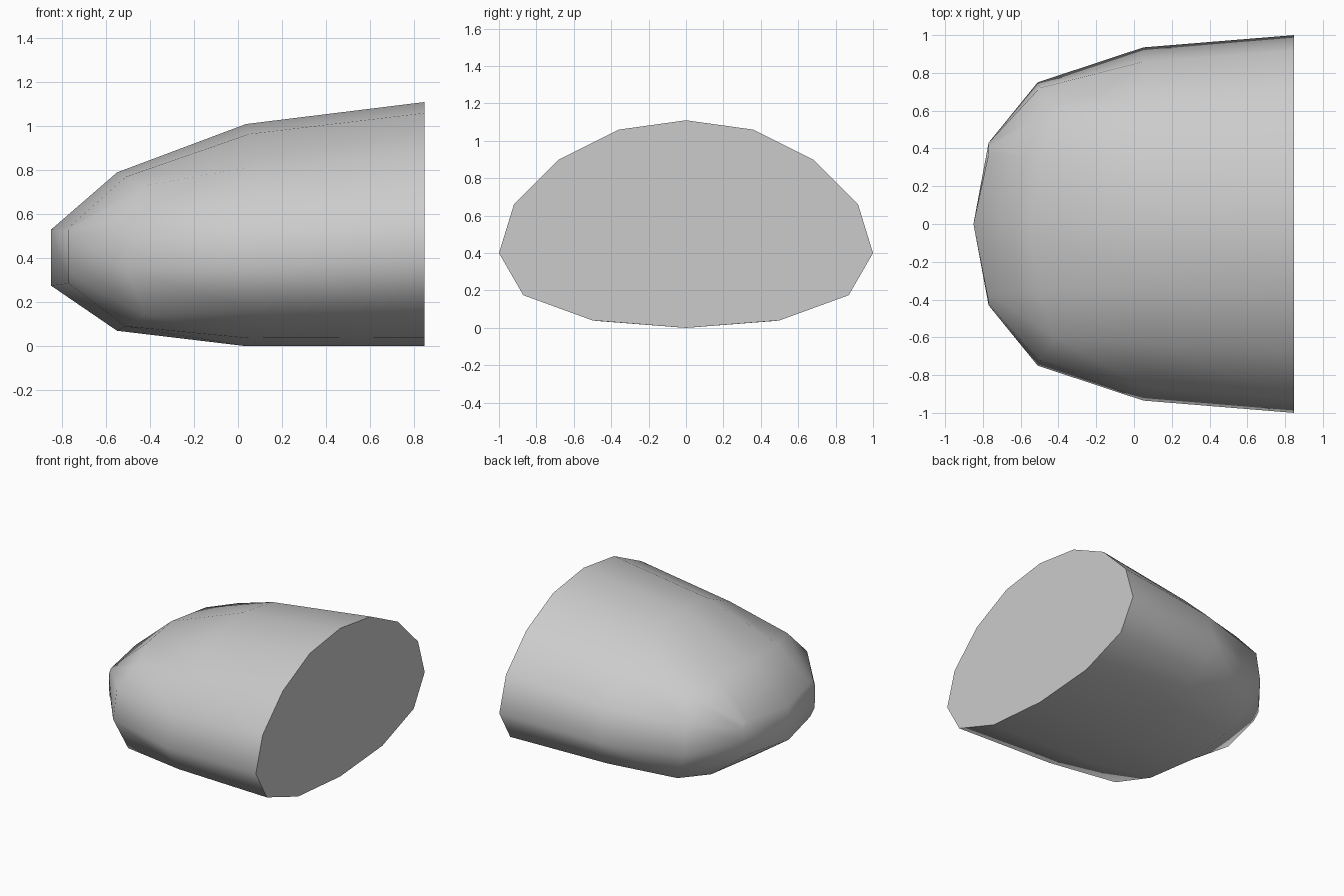
import bpy
import bmesh
import math

default_cube = bpy.data.objects.get("Cube")
if default_cube:
    bpy.data.objects.remove(default_cube, do_unlink=True)

# Half cross-sections as (y, z), running from the top centre to the bottom centre
RIM = [(0, 1.11), (.36, 1.06), (.68, .9), (.92, .66),
       (1, .4), (.87, .175), (.5, .04), (0, 0)]
BELLY = [(y * .935, z * .91) for y, z in RIM]
SHOULDER = [(0, .79), (.35, .77), (.6, .73), (.72, .57),
            (.75, .35), (.7, .14), (.43, .09), (0, .07)]
NOSE = [(0, .53), (.37, .54), (.41, .53), (.43, .49),
        (.43, .41), (.42, .33), (.37, .285), (0, .275)]

# How far each column of the section sits behind its station
LAG = [-.04, 0, .09, .01, 0, .09, 0, -.04]
NOSE_LAG = [-.08, 0, 0, 0, 0, 0, 0, -.08]


def section(station, half, lag, amount):
    """Full mirrored ring of points from one half section."""
    side = [(station + shift * amount, y, z) for (y, z), shift in zip(half, lag)]
    mirrored = [(x, -y, z) for x, y, z in side[-2:0:-1]]
    return side + mirrored


def grey_material():
    material = bpy.data.materials.new("plain grey")
    material.use_nodes = True
    colour = (.6, .6, .6, 1)
    material.diffuse_color = colour
    material.node_tree.nodes["Principled BSDF"].inputs["Base Color"].default_value = colour
    return material


# Skin lofted through the four sections
bm = bmesh.new()
sections = [
    section(.848, RIM, LAG, 0),
    section(.05, BELLY, LAG, .33),
    section(-.51, SHOULDER, LAG, 1),
    section(-.77, NOSE, NOSE_LAG, 1),
]
rings = [[bm.verts.new(point) for point in ring] for ring in sections]
count = len(rings[0])
for back, front in zip(rings, rings[1:]):
    for i in range(count):
        j = (i + 1) % count
        bm.faces.new((back[i], back[j], front[j], front[i]))

# Flat rear cap, and a nose folded along its centre line
bm.faces.new(rings[0])
nose = rings[-1]
half = count // 2
bm.faces.new(nose[:half + 1])
bm.faces.new(nose[half:] + nose[:1])
bmesh.ops.recalc_face_normals(bm, faces=bm.faces[:])

mesh = bpy.data.meshes.new("rounded_shell")
bm.to_mesh(mesh)
bm.free()
mesh.materials.append(grey_material())
shell = bpy.data.objects.new("rounded_shell", mesh)
bpy.context.collection.objects.link(shell)

# Smooth sides with a crisp rear rim
bpy.ops.object.select_all(action='DESELECT')
shell.select_set(True)
bpy.context.view_layer.objects.active = shell
bpy.ops.object.shade_smooth_by_angle(angle=math.radians(65))
